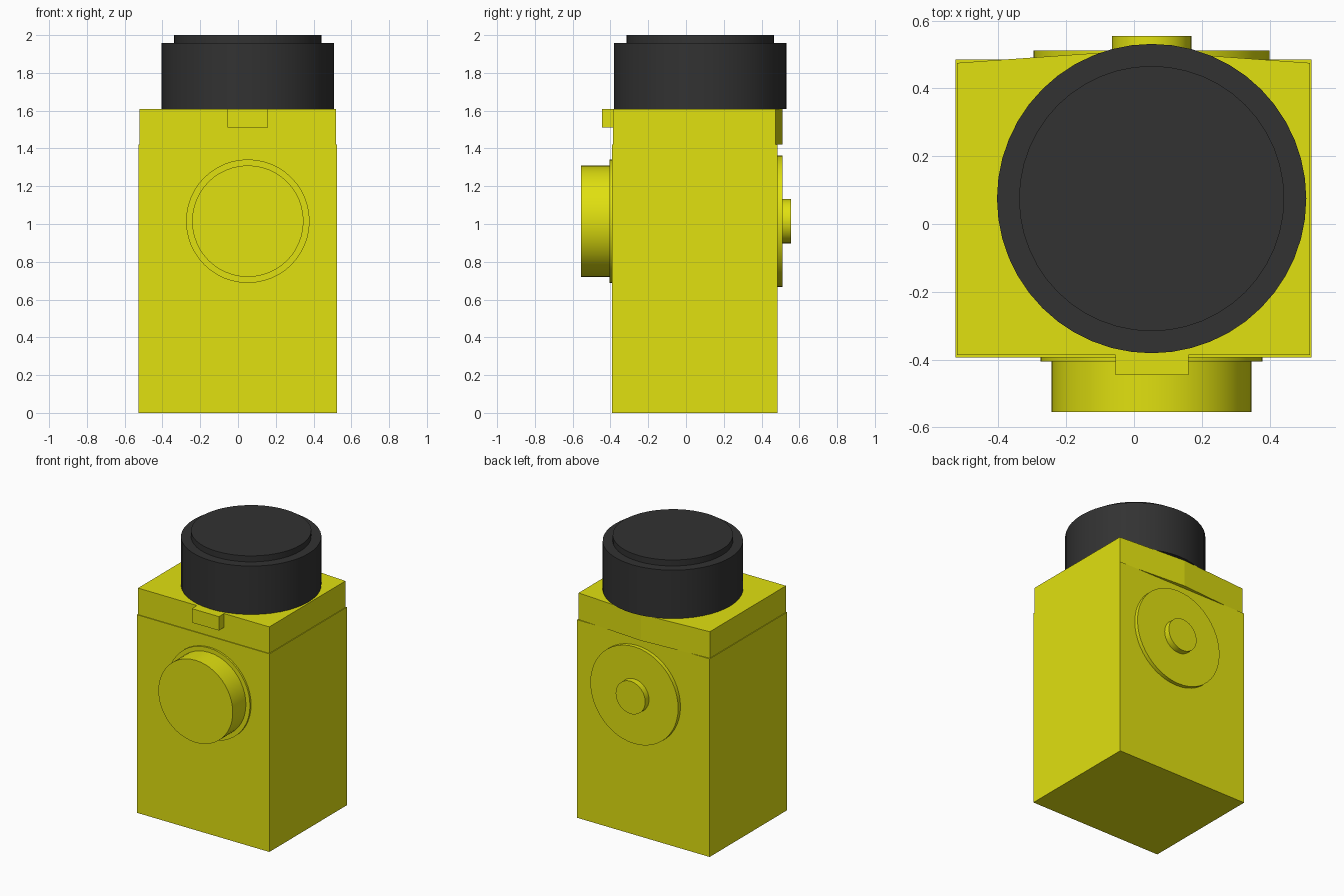
import bpy, bmesh, math
from mathutils import Matrix, Vector

cube = bpy.data.objects.get("Cube")
if cube:
    bpy.data.objects.remove(cube, do_unlink=True)


def material(name, rgb):
    mat = bpy.data.materials.new(name)
    mat.use_nodes = True
    mat.diffuse_color = (*rgb, 1)
    mat.node_tree.nodes["Principled BSDF"].inputs["Base Color"].default_value = (*rgb, 1)
    return mat


yellow = material("yellow", (0.75, 0.75, 0.005))
black = material("charcoal", (0.032, 0.032, 0.032))


def finish(name, bm, mat, smooth=False):
    bmesh.ops.recalc_face_normals(bm, faces=bm.faces)
    mesh = bpy.data.meshes.new(name)
    bm.to_mesh(mesh)
    bm.free()
    mesh.materials.append(mat)
    obj = bpy.data.objects.new(name, mesh)
    bpy.context.collection.objects.link(obj)
    if smooth:
        bpy.ops.object.select_all(action='DESELECT')
        obj.select_set(True)
        bpy.context.view_layer.objects.active = obj
        bpy.ops.object.shade_smooth_by_angle(angle=math.radians(30))
    return obj


def prism(name, outline, z0, z1, mat):
    """Extrude a flat xy outline from z0 up to z1."""
    bm = bmesh.new()
    face = bm.faces.new([bm.verts.new((x, y, z0)) for x, y in outline])
    top = bmesh.ops.extrude_face_region(bm, geom=[face])["geom"]
    bmesh.ops.translate(bm, vec=(0, 0, z1 - z0),
                        verts=[v for v in top if isinstance(v, bmesh.types.BMVert)])
    return finish(name, bm, mat)


def box(name, x0, x1, y0, y1, z0, z1, mat):
    return prism(name, [(x0, y0), (x1, y0), (x1, y1), (x0, y1)], z0, z1, mat)


def disc(name, radius, start, end, mat):
    """Cylinder between two points."""
    a, b = Vector(start), Vector(end)
    turn = (b - a).to_track_quat('Z', 'Y').to_matrix().to_4x4()
    bm = bmesh.new()
    bmesh.ops.create_cone(bm, cap_ends=True, segments=48, radius1=radius, radius2=radius,
                          depth=(b - a).length, matrix=Matrix.Translation((a + b) / 2) @ turn)
    return finish(name, bm, mat, smooth=True)


# Housing and its lid, whose back comes to a shallow point
box("housing", -0.527, 0.524, -0.393, 0.485, 0, 1.42, yellow)
prism("lid", [(-0.522, -0.387), (0.519, -0.387), (0.519, 0.475), (0, 0.512), (-0.522, 0.475)],
      1.42, 1.61, yellow)
box("front_latch", -0.055, 0.16, -0.445, -0.38, 1.51, 1.61, yellow)

# Round fittings on the front and back
CX, CZ = 0.052, 1.015
for name, radius, y0, y1 in [("front_flange", 0.327, -0.38, -0.406),
                             ("front_knob", 0.295, -0.38, -0.555),
                             ("back_flange", 0.348, 0.47, 0.512),
                             ("back_button", 0.117, 0.47, 0.555)]:
    disc(name, radius, (CX, y0, CZ), (CX, y1, CZ), yellow)

# Dark cap on top
for name, radius, z0, z1 in [("cap", 0.456, 1.61, 1.957), ("cap_plate", 0.391, 1.957, 2.0)]:
    disc(name, radius, (CX, 0.075, z0), (CX, 0.075, z1), black)
